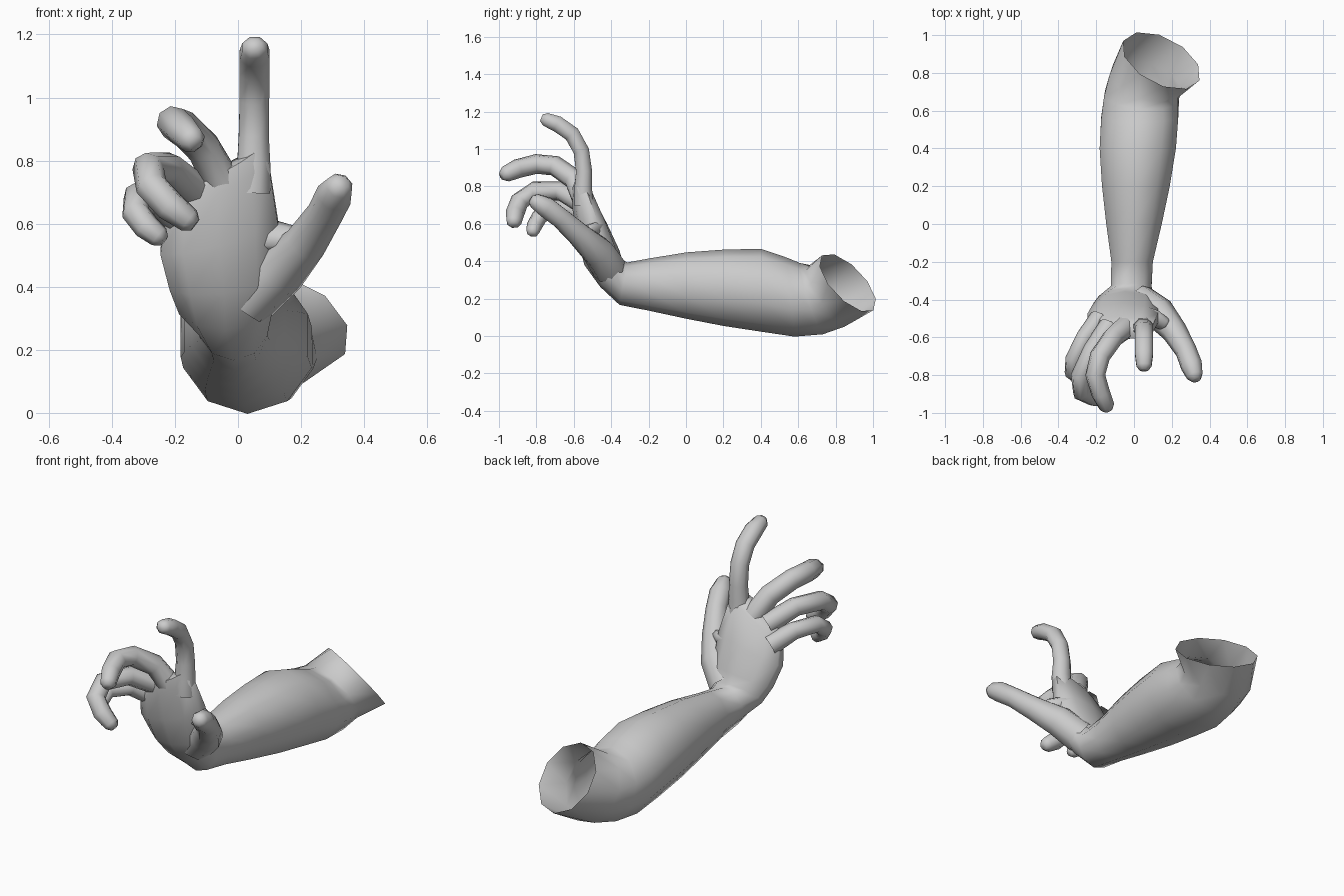
import bpy, bmesh, math
from mathutils import Vector

skin = bpy.data.materials.new("grey")
skin.diffuse_color = (0.6, 0.6, 0.6, 1)


def loft(name, rings, sides, cap_start=False, cap_end=False, angle=60):
    """Skin a row of elliptical rings given as (centre, half axis u, half axis v)."""
    bm = bmesh.new()
    loops = []
    for c, u, v in rings:
        c, u, v = Vector(c), Vector(u), Vector(v)
        loop = []
        for i in range(sides):
            a = 2 * math.pi * (i + 0.5) / sides
            loop.append(bm.verts.new(c + 1.03 * (u * math.cos(a) + v * math.sin(a))))
        loops.append(loop)
    for a, b in zip(loops, loops[1:]):
        for i in range(sides):
            j = (i + 1) % sides
            bm.faces.new((a[i], a[j], b[j], b[i]))
    if cap_start:
        bm.faces.new(loops[0][::-1])
    if cap_end:
        bm.faces.new(loops[-1])
    bmesh.ops.recalc_face_normals(bm, faces=bm.faces)
    mesh = bpy.data.meshes.new(name)
    bm.to_mesh(mesh)
    bm.free()
    mesh.materials.append(skin)
    obj = bpy.data.objects.new(name, mesh)
    bpy.context.collection.objects.link(obj)
    bpy.ops.object.select_all(action='DESELECT')
    obj.select_set(True)
    bpy.context.view_layer.objects.active = obj
    bpy.ops.object.shade_smooth_by_angle(angle=math.radians(angle))
    return obj


def finger(name, path, flat=1.0):
    """Tapered tube along (x, y, z, radius) points with a rounded tip."""
    pts = [Vector(p[:3]) for p in path]
    rad = [p[3] for p in path]
    # rounded fingertip
    d = (pts[-1] - pts[-2]).normalized()
    pts.append(pts[-1] + d * rad[-1] * 0.6)
    rad.append(rad[-1] * 0.55)
    rings, side = [], Vector((1, 0, 0.2))
    for i, p in enumerate(pts):
        t = (pts[min(i + 1, len(pts) - 1)] - pts[max(i - 1, 0)]).normalized()
        side = (side - t * side.dot(t)).normalized()
        rings.append((p, side * rad[i], t.cross(side) * rad[i] * flat))
    return loft(name, rings, 8, cap_end=True)


# forearm, wrist and palm in one skin; the upper arm end stays open
loft("arm_and_palm", [
    ((-0.065, -0.575, 0.765), (0.12, -0.01, 0.065), (0, -0.03, -0.012)),
    ((-0.065, -0.55, 0.715), (0.165, -0.01, 0.085), (0, -0.058, -0.02)),
    ((-0.06, -0.50, 0.56), (0.19, 0, 0.05), (0, -0.08, -0.03)),
    ((-0.045, -0.45, 0.42), (0.175, 0, 0.02), (0, -0.09, -0.04)),
    ((-0.04, -0.40, 0.335), (0.15, 0, 0), (0, -0.057, -0.07)),
    ((-0.015, -0.335, 0.28), (0.11, 0, 0), (0, -0.02, -0.11)),
    ((-0.01, -0.20, 0.275), (0.112, 0, 0), (0, 0, -0.135)),
    ((0.0, 0.0, 0.27), (0.15, 0, 0), (0, 0, -0.172)),
    ((0.01, 0.20, 0.258), (0.183, 0, 0), (0, 0, -0.198)),
    ((0.02, 0.40, 0.245), (0.206, 0, 0), (0, 0, -0.215)),
    ((0.03, 0.56, 0.208), (0.208, 0, 0), (0, 0.02, -0.205)),
    ((0.04, 0.67, 0.2), (0.2, -0.02, 0), (0.01, 0.06, -0.185)),
    ((0.06, 0.755, 0.215), (0.185, -0.06, 0.01), (0.03, 0.09, -0.16)),
    ((0.145, 0.865, 0.285), (0.17, -0.13, 0.04), (0.11, 0.07, -0.147)),
], 10, cap_start=True)

# fingers
finger("index_finger", [
    (0.045, -0.545, 0.70, 0.06), (0.05, -0.55, 0.79, 0.055), (0.05, -0.545, 0.88, 0.05),
    (0.052, -0.56, 0.99, 0.049), (0.053, -0.61, 1.08, 0.05), (0.053, -0.69, 1.135, 0.05),
    (0.053, -0.75, 1.158, 0.042)], 0.9)
finger("middle_finger", [
    (-0.05, -0.55, 0.73, 0.06), (-0.11, -0.60, 0.84, 0.055), (-0.18, -0.70, 0.91, 0.053),
    (-0.205, -0.80, 0.92, 0.052), (-0.175, -0.90, 0.895, 0.05), (-0.145, -0.965, 0.865, 0.042)])
finger("ring_finger", [
    (-0.13, -0.54, 0.70, 0.055), (-0.22, -0.67, 0.775, 0.05), (-0.285, -0.81, 0.775, 0.05),
    (-0.275, -0.89, 0.72, 0.05), (-0.215, -0.915, 0.655, 0.049), (-0.155, -0.92, 0.61, 0.04)])
finger("little_finger", [
    (-0.18, -0.50, 0.61, 0.055), (-0.26, -0.60, 0.675, 0.046), (-0.32, -0.72, 0.685, 0.044),
    (-0.325, -0.785, 0.635, 0.043), (-0.29, -0.81, 0.59, 0.041), (-0.25, -0.82, 0.558, 0.034)])

# thumb and the web of skin joining it to the palm
finger("thumb", [
    (0.03, -0.41, 0.36, 0.09), (0.13, -0.47, 0.45, 0.085), (0.215, -0.57, 0.54, 0.066),
    (0.275, -0.67, 0.63, 0.056), (0.305, -0.75, 0.69, 0.057), (0.322, -0.805, 0.72, 0.043)])
finger("thumb_web", [
    (0.04, -0.48, 0.57, 0.06), (0.11, -0.50, 0.56, 0.055), (0.16, -0.53, 0.555, 0.045)], 0.7)
